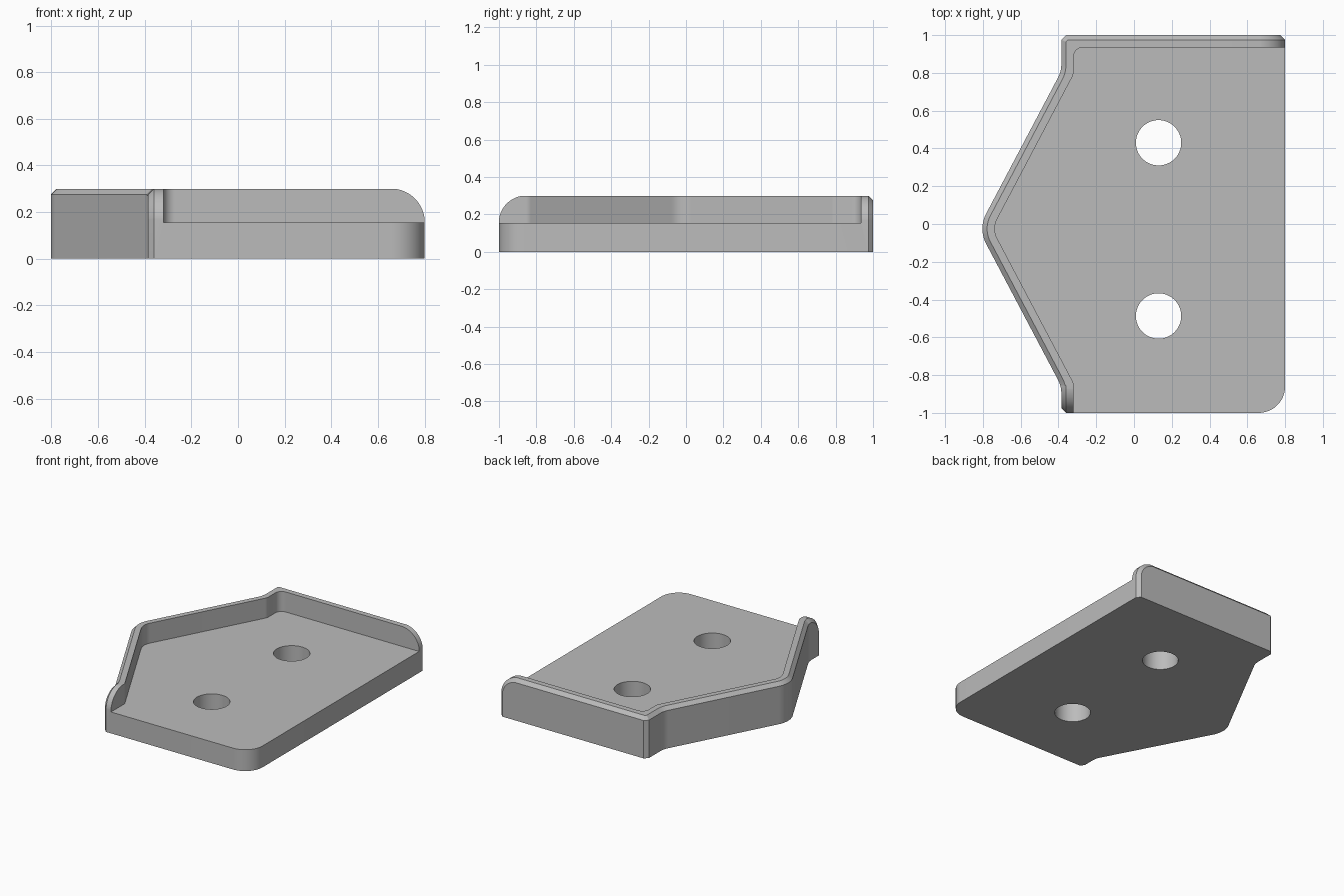
import bpy, bmesh, math
from mathutils import Vector

old = bpy.data.objects.get("Cube")
if old:
    bpy.data.objects.remove(old, do_unlink=True)

FLOOR, TOP, CH = 0.155, 0.30, 0.025   # plate top, wall top, chamfer size
MID = -0.025                          # y of the pointed side
END_R = 0.146                         # rounding of the wall ends

grey = bpy.data.materials.new("plain grey")
grey.use_nodes = True
grey.diffuse_color = (0.5, 0.5, 0.5, 1)
grey.node_tree.nodes["Principled BSDF"].inputs["Base Color"].default_value = (0.5, 0.5, 0.5, 1)


def outline(corners, inset=0.0, seg=12):
    """Counter-clockwise (x, y, radius) corners, inset and then filleted."""
    pts = []
    count = len(corners)
    for i in range(count):
        a, b, c = (Vector(corners[(i + k) % count][:2]) for k in (-1, 0, 1))
        d1, d2 = (b - a).normalized(), (c - b).normalized()
        n1, n2 = Vector((-d1.y, d1.x)), Vector((-d2.y, d2.x))
        b = b + (n1 + n2) * inset / (1 + n1.dot(n2))
        r = corners[i][2]
        if r == 0:
            pts.append(b)
            continue
        side = 1 if d1.cross(d2) > 0 else -1
        r -= side * inset
        turn = d1.angle(d2)
        start = b - d1 * r * math.tan(turn / 2)
        centre = start + n1 * side * r
        for k in range(seg + 1):
            t = turn * k / seg
            pts.append(centre - n1 * side * r * math.cos(t) + d1 * r * math.sin(t))
    return pts


def loft(name, rings):
    """Closed solid through rings of equal point count."""
    bm = bmesh.new()
    loops = [[bm.verts.new(p) for p in ring] for ring in rings]
    for lo, hi in zip(loops, loops[1:]):
        for i in range(len(lo)):
            j = (i + 1) % len(lo)
            bm.faces.new((lo[i], lo[j], hi[j], hi[i]))
    bm.faces.new(loops[0][::-1])
    bm.faces.new(loops[-1])
    bmesh.ops.recalc_face_normals(bm, faces=bm.faces)
    mesh = bpy.data.meshes.new(name)
    bm.to_mesh(mesh)
    bm.free()
    mesh.materials.append(grey)
    obj = bpy.data.objects.new(name, mesh)
    bpy.context.collection.objects.link(obj)
    return obj


def flat(points, z):
    return [(p.x, p.y, z) for p in points]


def end_ring(r, place):
    """Region outside a quarter circle at a wall end; place maps (along, z) to 3D."""
    pts = []
    for k in range(25):
        t = math.pi / 2 * k / 24
        pts.append((0.655 + r * math.cos(t), FLOOR + r * math.sin(t)))
    pts += [(0.655, 0.5), (1.0, 0.5), (1.0, FLOOR)]
    return [place(u, z) for u, z in pts]


# Full-height body with chamfered upright corners and a chamfered rim
body = [
    (0.8, 1 - CH, 0), (0.8 - CH, 1, 0),
    (-0.385 + CH, 1, 0), (-0.385, 1 - CH, 0),
    (-0.385, 0.833 + MID, 0.14), (-0.825, MID, 0.17), (-0.385, -0.833 + MID, 0.14),
    (-0.385, -1 + CH, 0), (-0.385 + CH, -1, 0),
    (0.8, -1, 0.14),
]
outer = outline(body)
tray = loft("walled_plate", [flat(outer, 0), flat(outer, TOP - CH),
                             flat(outline(body, CH), TOP)])

# Space above the plate, open at the front and on the straight side
pocket = outline([
    (1.2, 0.935, 0), (-0.32, 0.935, 0.05),
    (-0.32, 0.817 + MID, 0.06), (-0.7515, MID, 0.11), (-0.32, -0.817 + MID, 0.06),
    (-0.32, -1.3, 0), (1.2, -1.3, 0),
])
cutters = [loft("pocket_cutter", [flat(pocket, FLOOR), flat(pocket, 0.6)])]

# Rounded wall ends, with the rim chamfer carried around them
steps = ((-0.2, 0), (-CH, 0), (0.02, CH + 0.02))
cutters.append(loft("back_end_cutter", [
    end_ring(END_R - d, lambda u, z, o=o: (u, 1 + o, z)) for o, d in steps]))
cutters.append(loft("front_end_cutter", [
    end_ring(END_R - d, lambda u, z, o=o: (-0.385 - o, -u - 0.2, z)) for o, d in steps]))

# Two through holes
for y in (0.43, -0.487):
    circle = [Vector((0.13 + 0.12 * math.cos(a), y + 0.12 * math.sin(a)))
              for a in (math.tau * k / 64 for k in range(64))]
    cutters.append(loft("hole_cutter", [flat(circle, -0.1), flat(circle, 0.4)]))

bpy.ops.object.select_all(action='DESELECT')
bpy.context.view_layer.objects.active = tray
tray.select_set(True)
for cutter in cutters:
    cutter.hide_render = True
    mod = tray.modifiers.new("cut", 'BOOLEAN')
    mod.operation = 'DIFFERENCE'
    mod.solver = 'EXACT'
    mod.object = cutter
    bpy.ops.object.modifier_apply(modifier=mod.name)
    bpy.data.objects.remove(cutter, do_unlink=True)

bpy.ops.object.shade_smooth_by_angle(angle=math.radians(25))
